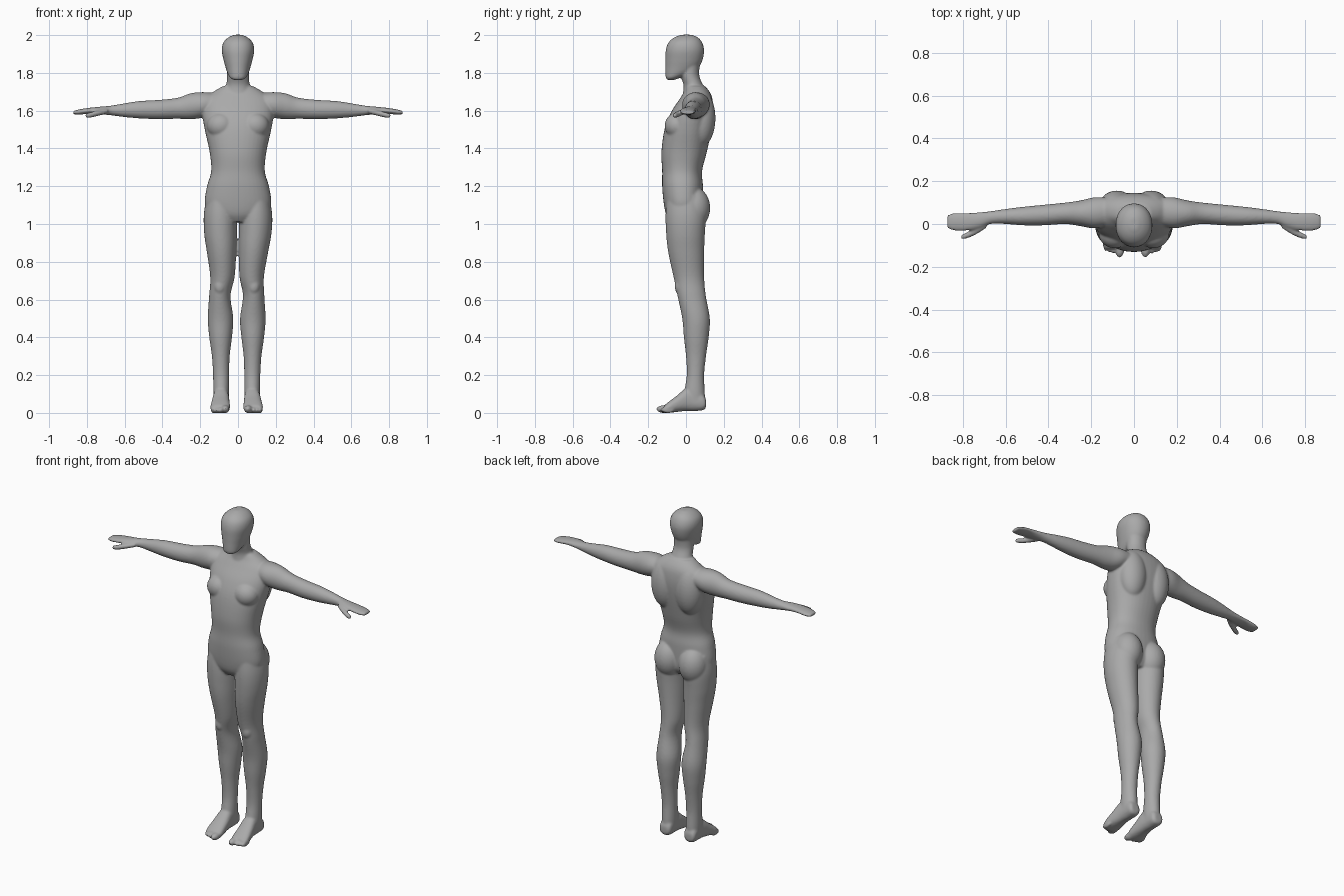
import bpy, bmesh, math
from mathutils import Vector, Matrix

cube = bpy.data.objects.get("Cube")
if cube:
    bpy.data.objects.remove(cube, do_unlink=True)

bm = bmesh.new()

# Which coordinate each section value drives: (along, across, up)
AXES = {"x": (0, 1, 2), "y": (1, 0, 2), "z": (2, 0, 1)}
SEGMENTS = 40
STEPS = 5


def blend(p, q, r, s, t):
    """Catmull-Rom blend between q and r."""
    return 0.5 * (2 * q + (r - p) * t + (2 * p - 5 * q + 4 * r - s) * t * t
                  + (3 * q - p - 3 * r + s) * t ** 3)


def loft(axis, sections, side=1, power=2.0):
    """Closed skin through sections of (along, min a, max a, min b, max b)."""
    rows = []
    last = len(sections) - 1
    for i in range(last):
        near = [sections[min(max(k, 0), last)] for k in range(i - 1, i + 3)]
        for step in range(STEPS):
            rows.append([blend(*vals, step / STEPS) for vals in zip(*near)])
    rows.append(sections[last])
    along, across, up = AXES[axis]
    rings = []
    for t, a0, a1, b0, b1 in rows:
        ring = []
        for k in range(SEGMENTS):
            angle = math.tau * k / SEGMENTS
            c, s = math.cos(angle), math.sin(angle)
            co = Vector()
            co[along] = t
            co[across] = (a0 + a1) / 2 + (a1 - a0) / 2 * math.copysign(abs(c) ** (2 / power), c)
            co[up] = (b0 + b1) / 2 + (b1 - b0) / 2 * math.copysign(abs(s) ** (2 / power), s)
            co.x *= side
            ring.append(bm.verts.new(co))
        rings.append(ring)
    faces = [bm.faces.new(rings[0]), bm.faces.new(rings[-1])]
    for lower, upper in zip(rings, rings[1:]):
        for k in range(SEGMENTS):
            n = (k + 1) % SEGMENTS
            faces.append(bm.faces.new((lower[k], lower[n], upper[n], upper[k])))
    bmesh.ops.recalc_face_normals(bm, faces=faces)


def centred(rows):
    """Sections given as (height, half width, front, back)."""
    return [(z, -w, w, front, back) for z, w, front, back in rows]


def muscle(side, centre, radii):
    """Ellipsoid bulge on one side of the body."""
    place = Matrix.Translation((side * centre[0], centre[1], centre[2]))
    bmesh.ops.create_uvsphere(bm, u_segments=32, v_segments=20, radius=1,
                              matrix=place @ Matrix.Diagonal((*radii, 1)))


# Torso
loft("z", centred([
    (1.01, .08, -.08, .06),
    (1.05, .15, -.105, .085),
    (1.11, .176, -.118, .09),
    (1.2, .164, -.126, .09),
    (1.28, .142, -.126, .085),
    (1.38, .15, -.13, .11),
    (1.5, .176, -.114, .135),
    (1.59, .19, -.08, .145),
    (1.66, .18, -.035, .14),
    (1.7, .13, -.01, .125),
    (1.73, .08, 0, .1),
]), power=2.2)

# Neck
loft("z", centred([
    (1.62, .08, -.03, .12),
    (1.7, .075, -.015, .11),
    (1.74, .062, -.014, .088),
    (1.79, .058, -.03, .07),
    (1.86, .06, -.03, .075),
]))

# Head with a smooth blank face
loft("z", centred([
    (1.763, .024, -.1, -.06),
    (1.775, .043, -.107, -.03),
    (1.8, .056, -.109, .03),
    (1.83, .066, -.109, .068),
    (1.87, .077, -.109, .088),
    (1.92, .086, -.107, .096),
    (1.96, .078, -.093, .086),
    (1.987, .052, -.063, .064),
    (2.002, .02, -.025, .03),
]), power=2.1)

for side in (1, -1):
    # Arm and flat hand
    loft("x", [
        (.1, 0, .12, 1.6, 1.69),
        (.18, -.02, .125, 1.565, 1.698),
        (.25, -.01, .11, 1.555, 1.692),
        (.32, 0, .1, 1.557, 1.668),
        (.42, -.006, .09, 1.555, 1.657),
        (.52, -.006, .08, 1.559, 1.651),
        (.6, 0, .07, 1.566, 1.639),
        (.67, 0, .06, 1.575, 1.627),
        (.72, -.02, .055, 1.58, 1.622),
        (.78, -.031, .052, 1.584, 1.616),
        (.84, -.031, .051, 1.579, 1.607),
        (.872, -.02, .042, 1.581, 1.598),
    ], side)

    # Thumb
    loft("x", [
        (.69, -.02, .02, 1.585, 1.61),
        (.74, -.05, -.015, 1.572, 1.602),
        (.78, -.067, -.038, 1.563, 1.592),
        (.808, -.072, -.052, 1.563, 1.584),
    ], side)

    # Leg
    loft("z", [
        (1.15, .02, .165, -.1, .09),
        (1.05, .008, .181, -.108, .105),
        (.95, .006, .178, -.105, .1),
        (.85, .007, .162, -.094, .096),
        (.72, .013, .142, -.066, .096),
        (.62, .033, .146, -.045, .105),
        (.5, .018, .153, -.02, .126),
        (.4, .025, .145, -.011, .12),
        (.3, .037, .131, 0, .106),
        (.2, .04, .125, .004, .096),
        (.1, .04, .124, -.01, .1),
        (.04, .045, .12, 0, .1),
    ], side)

    # Foot
    loft("y", [
        (.106, .06, .11, .03, .07),
        (.09, .045, .12, .014, .1),
        (.04, .043, .122, .01, .13),
        (0, .04, .126, .01, .13),
        (-.05, .037, .134, .005, .09),
        (-.09, .035, .139, 0, .06),
        (-.115, .04, .134, 0, .04),
    ], side, power=2.4)

    # Toes, the big one on the inside
    muscle(side, (.06, -.116, .02), (.022, .041, .021))
    for n in range(3):
        muscle(side, (.091 + .017 * n, -.106 + .006 * n, .015), (.012, .034, .016))

    # Kneecap, buttock, chest and back muscles
    muscle(side, (.09, -.02, .67), (.035, .04, .05))
    muscle(side, (.082, .042, 1.085), (.084, .086, .11))
    muscle(side, (.09, -.045, 1.52), (.075, .068, .07))
    muscle(side, (.08, .08, 1.56), (.085, .076, .15))

# The stance leans slightly to the right below the hips
for v in bm.verts:
    v.co.x -= .007 * min(max((1 - v.co.z) / .4, 0), 1)

mesh = bpy.data.meshes.new("human_body")
bm.to_mesh(mesh)
bm.free()
body = bpy.data.objects.new("human_body", mesh)
bpy.context.collection.objects.link(body)

# Fuse the parts into one soft skin
fuse = body.modifiers.new("fuse", "REMESH")
fuse.mode = "VOXEL"
fuse.voxel_size = .006
fuse.use_smooth_shade = True
soften = body.modifiers.new("soften", "SMOOTH")
soften.factor = .5
soften.iterations = 7

grey = bpy.data.materials.new("plain_grey")
grey.use_nodes = True
colour = (.4, .4, .4, 1)
grey.diffuse_color = colour
grey.node_tree.nodes["Principled BSDF"].inputs["Base Color"].default_value = colour
mesh.materials.append(grey)
